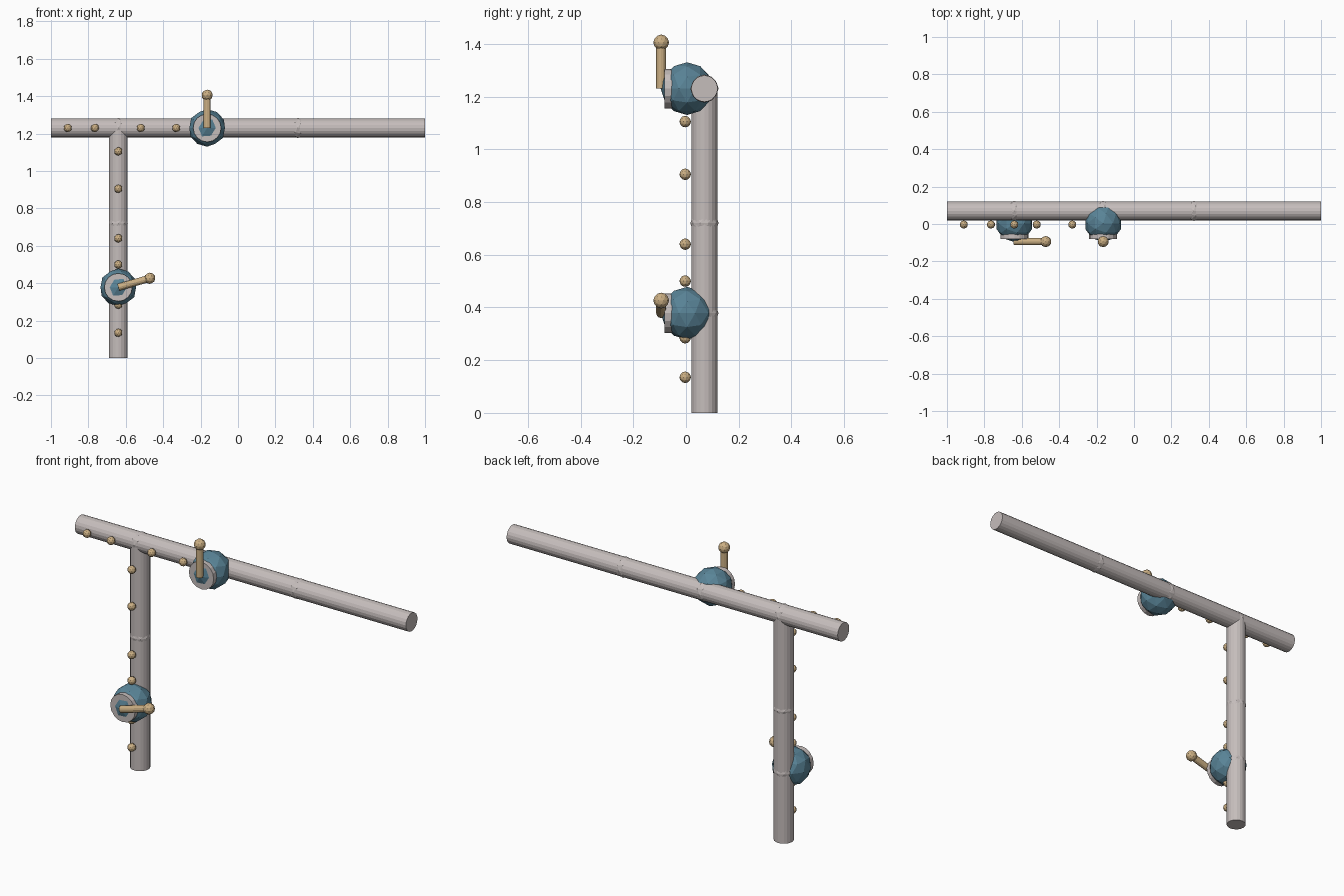
import bpy
import bmesh
import math
from mathutils import Vector

if "Cube" in bpy.data.objects:
    bpy.data.objects.remove(bpy.data.objects["Cube"])


def material(name, rgb):
    m = bpy.data.materials.new(name)
    m.diffuse_color = (*rgb, 1)
    m.use_nodes = True
    m.node_tree.nodes["Principled BSDF"].inputs["Base Color"].default_value = m.diffuse_color
    return m


GREY = material("warm grey", (0.56, 0.51, 0.50))
BLUE = material("slate blue", (0.10, 0.23, 0.31))
TAN = material("tan", (0.60, 0.43, 0.23))

PIPE_Y, PIPE_R = 0.07, 0.05
STEM_X, BAR_Z = -0.64, 1.23


def finish(bm, name, mat):
    mesh = bpy.data.meshes.new(name)
    bmesh.ops.recalc_face_normals(bm, faces=bm.faces)
    bm.to_mesh(mesh)
    bm.free()
    mesh.materials.append(mat)
    ob = bpy.data.objects.new(name, mesh)
    bpy.context.collection.objects.link(ob)
    return ob


def ball(name, loc, radius, mat):
    bm = bmesh.new()
    bmesh.ops.create_icosphere(bm, subdivisions=2, radius=radius)
    ob = finish(bm, name, mat)
    ob.location = loc
    return ob


def rod(name, start, end, radius, sides, mat):
    a, b = Vector(start), Vector(end)
    bm = bmesh.new()
    bmesh.ops.create_cone(bm, cap_ends=True, segments=sides, radius1=radius,
                          radius2=radius, depth=(b - a).length)
    ob = finish(bm, name, mat)
    ob.location = (a + b) / 2
    ob.rotation_euler = (b - a).to_track_quat('Z', 'Y').to_euler()
    return ob


# Straight pipe runs, meeting in a tee
rod("crossbar_pipe", (-1, PIPE_Y, BAR_Z), (1, PIPE_Y, BAR_Z), PIPE_R, 20, GREY)
rod("upright_pipe", (STEM_X, PIPE_Y, 0), (STEM_X, PIPE_Y, BAR_Z), PIPE_R, 20, GREY)

# Joint spheres that just break through the pipe walls
for x in (STEM_X, -0.165, 0.32):
    ball("crossbar_joint", (x, PIPE_Y, BAR_Z), 0.0535, GREY)
for z in (0.378, 0.72):
    ball("upright_joint", (STEM_X, PIPE_Y, z), 0.0535, GREY)

# Small studs along the front of the pipes
for x in (-0.91, -0.765, -0.52, -0.33):
    ball("crossbar_stud", (x, -0.003, BAR_Z), 0.022, TAN)
for z in (0.135, 0.285, 0.50, 0.64, 0.905, 1.105):
    ball("upright_stud", (STEM_X, -0.003, z), 0.022, TAN)


# Valve: faceted body, front collar, lever with knob
def valve(x, z, angle):
    ball("valve_body", (x, 0.004, z), 0.1, BLUE)
    rod("valve_collar", (x, -0.03, z), (x, -0.081, z), 0.075, 16, GREY)
    tip = (x + 0.175 * math.cos(angle), -0.094, z + 0.175 * math.sin(angle))
    rod("valve_lever", (x, -0.094, z), tip, 0.019, 12, TAN)
    ball("lever_knob", tip, 0.03, TAN)


valve(-0.165, BAR_Z, math.pi / 2)
valve(STEM_X, 0.378, math.radians(16))
